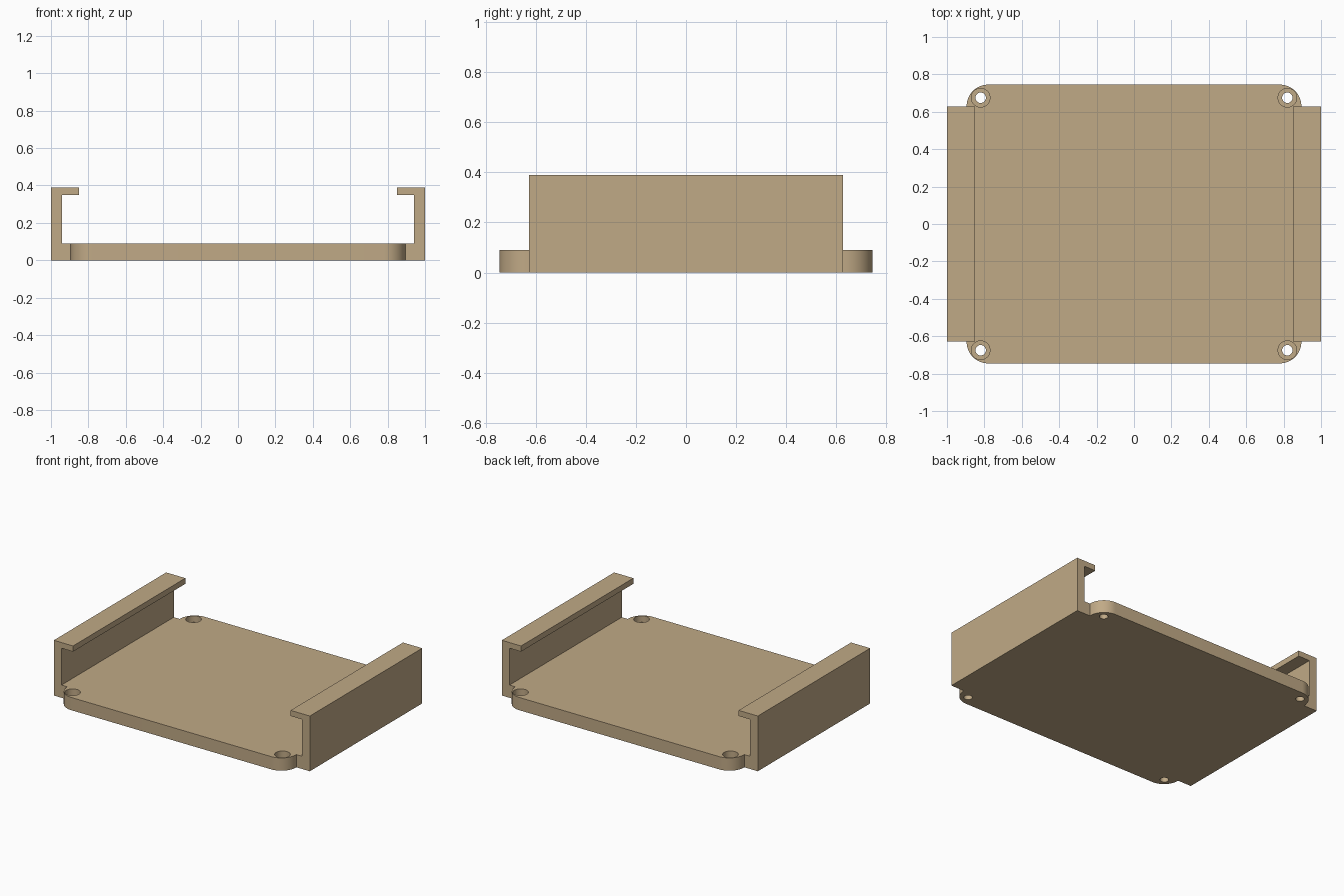
import bpy, bmesh, math
from mathutils import Vector

if "Cube" in bpy.data.objects:
    bpy.data.objects.remove(bpy.data.objects["Cube"])

tan = bpy.data.materials.new("tan plastic")
tan.diffuse_color = (0.53, 0.40, 0.24, 1)
tan.use_nodes = True
tan.node_tree.nodes["Principled BSDF"].inputs["Base Color"].default_value = tan.diffuse_color

PLATE_X, PLATE_Y, PLATE_H, CORNER = 0.895, 0.745, 0.09, 0.115
RAIL_Y, RAIL_H = 0.627, 0.39
HOLE_X, HOLE_Y = 0.82, 0.675


def extrude(name, points, direction):
    """Solid made from a flat outline pushed along a direction."""
    bm = bmesh.new()
    face = bm.faces.new([bm.verts.new(p) for p in points])
    out = bmesh.ops.extrude_face_region(bm, geom=[face])
    moved = [g for g in out["geom"] if isinstance(g, bmesh.types.BMVert)]
    bmesh.ops.translate(bm, verts=moved, vec=Vector(direction))
    bmesh.ops.recalc_face_normals(bm, faces=bm.faces)
    mesh = bpy.data.meshes.new(name)
    bm.to_mesh(mesh)
    bm.free()
    mesh.materials.append(tan)
    obj = bpy.data.objects.new(name, mesh)
    bpy.context.collection.objects.link(obj)
    return obj


def combine(target, other, operation):
    """Apply a boolean and remove the helper."""
    bpy.context.view_layer.objects.active = target
    mod = target.modifiers.new(operation, "BOOLEAN")
    mod.operation, mod.object, mod.solver = operation, other, "EXACT"
    bpy.ops.object.modifier_apply(modifier=mod.name)
    bpy.data.objects.remove(other)


def circle(x, y, z, r, n=40):
    return [(x + r * math.cos(math.tau * i / n), y + r * math.sin(math.tau * i / n), z)
            for i in range(n)]


# Channel: floor, side walls and inward lips as one cross-section
half = [(1, 0), (1, RAIL_H), (0.85, RAIL_H), (0.85, 0.35), (0.94, 0.35), (0.94, PLATE_H)]
section = half + [(-x, z) for x, z in reversed(half)]
tray = extrude("mounting_tray", [(x, -RAIL_Y, z) for x, z in section], (0, 2 * RAIL_Y, 0))

# Base plate with rounded corners
outline = []
for k, (sx, sy) in enumerate([(1, 1), (-1, 1), (-1, -1), (1, -1)]):
    for i in range(17):
        a = math.pi / 2 * (k + i / 16)
        outline.append((sx * (PLATE_X - CORNER) + CORNER * math.cos(a),
                        sy * (PLATE_Y - CORNER) + CORNER * math.sin(a), 0))
combine(tray, extrude("base_plate", outline, (0, 0, PLATE_H)), "UNION")

# Counterbored screw holes
for sx in (-1, 1):
    for sy in (-1, 1):
        x, y = sx * HOLE_X, sy * HOLE_Y
        combine(tray, extrude("screw_hole", circle(x, y, -0.05, 0.028), (0, 0, 0.2)), "DIFFERENCE")
        combine(tray, extrude("screw_recess", circle(x, y, 0.045, 0.05), (0, 0, 0.1)), "DIFFERENCE")

# Smooth the rounded walls, keep the edges sharp
bpy.ops.object.select_all(action="DESELECT")
tray.select_set(True)
bpy.context.view_layer.objects.active = tray
bpy.ops.object.shade_smooth_by_angle(angle=math.radians(30))
